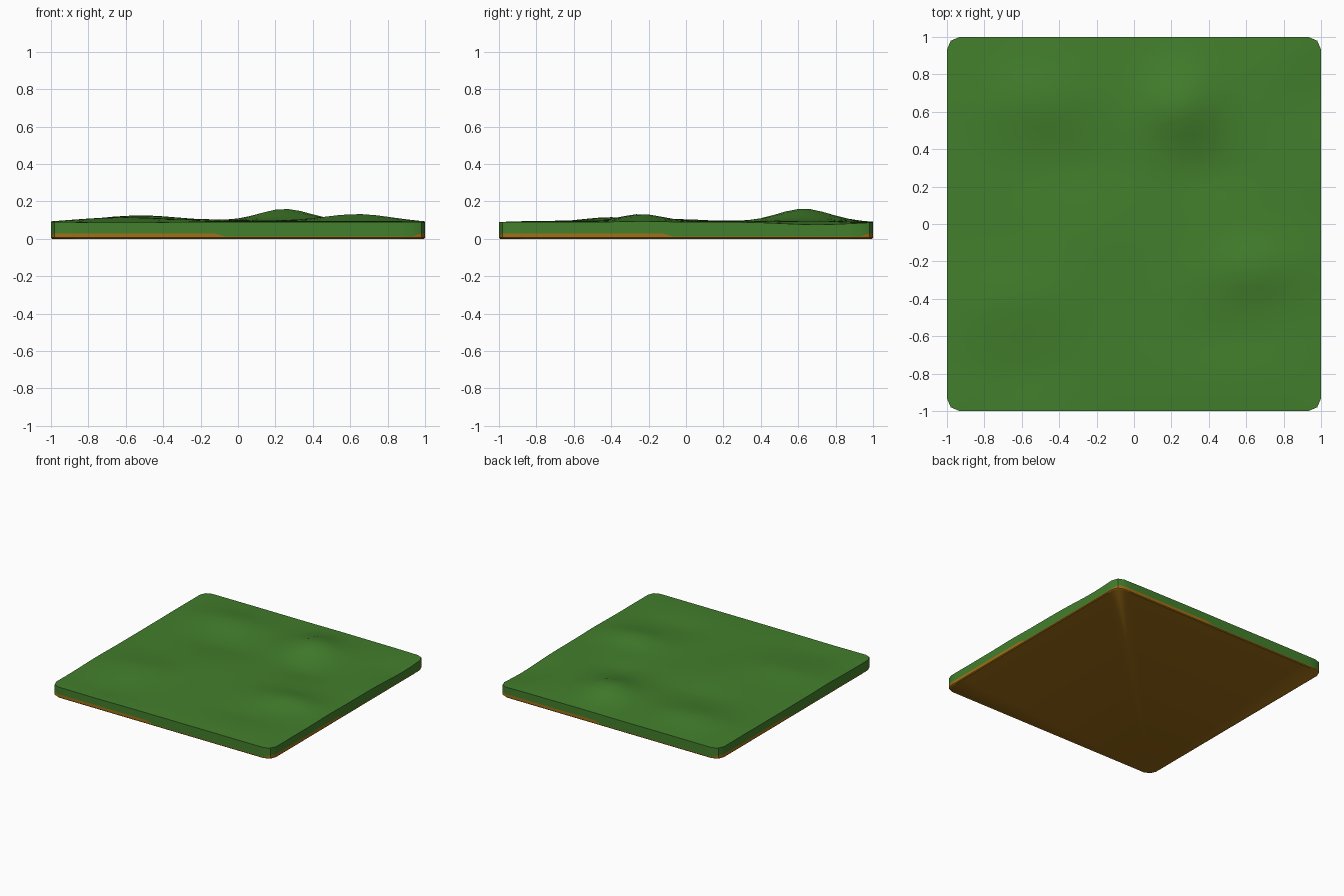
import bpy, bmesh, math

if "Cube" in bpy.data.objects:
    bpy.data.objects.remove(bpy.data.objects["Cube"])

N = 30            # cells along each side
BASE = 0.098      # general ground level

# hills and dips: x, y, height, x-width, y-width
HILLS = [(0.25, 0.63, 0.064, 0.19, 0.19), (0.64, -0.24, 0.036, 0.24, 0.15),
         (-0.62, -0.40, 0.018, 0.30, 0.18), (-0.52, 0.66, 0.028, 0.28, 0.17),
         (0.42, 0.27, -0.014, 0.18, 0.14), (0.50, -0.60, -0.010, 0.25, 0.14),
         (-0.62, -0.80, -0.012, 0.28, 0.16), (-0.35, 0.30, -0.012, 0.28, 0.15),
         (0.98, 0.70, -0.014, 0.18, 0.25), (-0.25, -0.1, 0.008, 0.25, 0.25)]


def ground(x, y):
    z = BASE
    for hx, hy, h, wx, wy in HILLS:
        z += h * math.exp(-((x - hx) / wx) ** 2 - ((y - hy) / wy) ** 2)
    return z - 0.008 * max(abs(x), abs(y)) ** 6


def material(name, rgb):
    m = bpy.data.materials.new(name)
    m.diffuse_color = (*rgb, 1)
    m.use_nodes = True
    m.node_tree.nodes["Principled BSDF"].inputs["Base Color"].default_value = m.diffuse_color
    return m


def finish(bm, name, mat):
    bmesh.ops.recalc_face_normals(bm, faces=bm.faces)
    me = bpy.data.meshes.new(name)
    bm.to_mesh(me)
    bm.free()
    ob = bpy.data.objects.new(name, me)
    bpy.context.collection.objects.link(ob)
    me.materials.append(mat)
    bpy.context.view_layer.objects.active = ob
    ob.select_set(True)
    bpy.ops.object.shade_smooth_by_angle(angle=math.radians(40))
    ob.select_set(False)


def outline():
    """Square outline with clipped corners, counter-clockwise, plus seam height."""
    pts = []
    for side in range(4):
        c, s = [(1, 0), (0, 1), (-1, 0), (0, -1)][side]
        for i in range(N):
            t = -1 + 2 * i / N
            k = 0.98 if i == 0 else 1
            x, y = t * k, -k
            seam = 0.03 if t < -0.1 else 0.013
            pts.append((x * c - y * s, x * s + y * c, seam))
    return pts


def wall(bm, upper, lower):
    for i in range(len(upper)):
        j = (i + 1) % len(upper)
        bm.faces.new((lower[i], lower[j], upper[j], upper[i]))


rim = outline()

# Grass: rolling top and side skirt
bm = bmesh.new()
bmesh.ops.create_grid(bm, x_segments=N, y_segments=N, size=1)
for v in bm.verts:
    if abs(v.co.x) > 0.99 and abs(v.co.y) > 0.99:
        v.co *= 0.98
    v.co.z = ground(v.co.x, v.co.y)
edge = {(round(v.co.x, 3), round(v.co.y, 3)): v for v in bm.verts if v.is_boundary}
top = [edge[(round(x, 3), round(y, 3))] for x, y, z in rim]
wall(bm, top, [bm.verts.new(p) for p in rim])
finish(bm, "grass", material("grass_green", (0.055, 0.21, 0.025)))

# Soil: thin layer with flat underside
bm = bmesh.new()
seam = [bm.verts.new(p) for p in rim]
low = [bm.verts.new((x, y, 0.006)) for x, y, z in rim]
foot = [bm.verts.new((x * 0.994, y * 0.994, 0)) for x, y, z in rim]
wall(bm, seam, low)
wall(bm, low, foot)
bm.faces.new(foot[::-1])
finish(bm, "soil", material("soil_brown", (0.36, 0.16, 0.008)))
